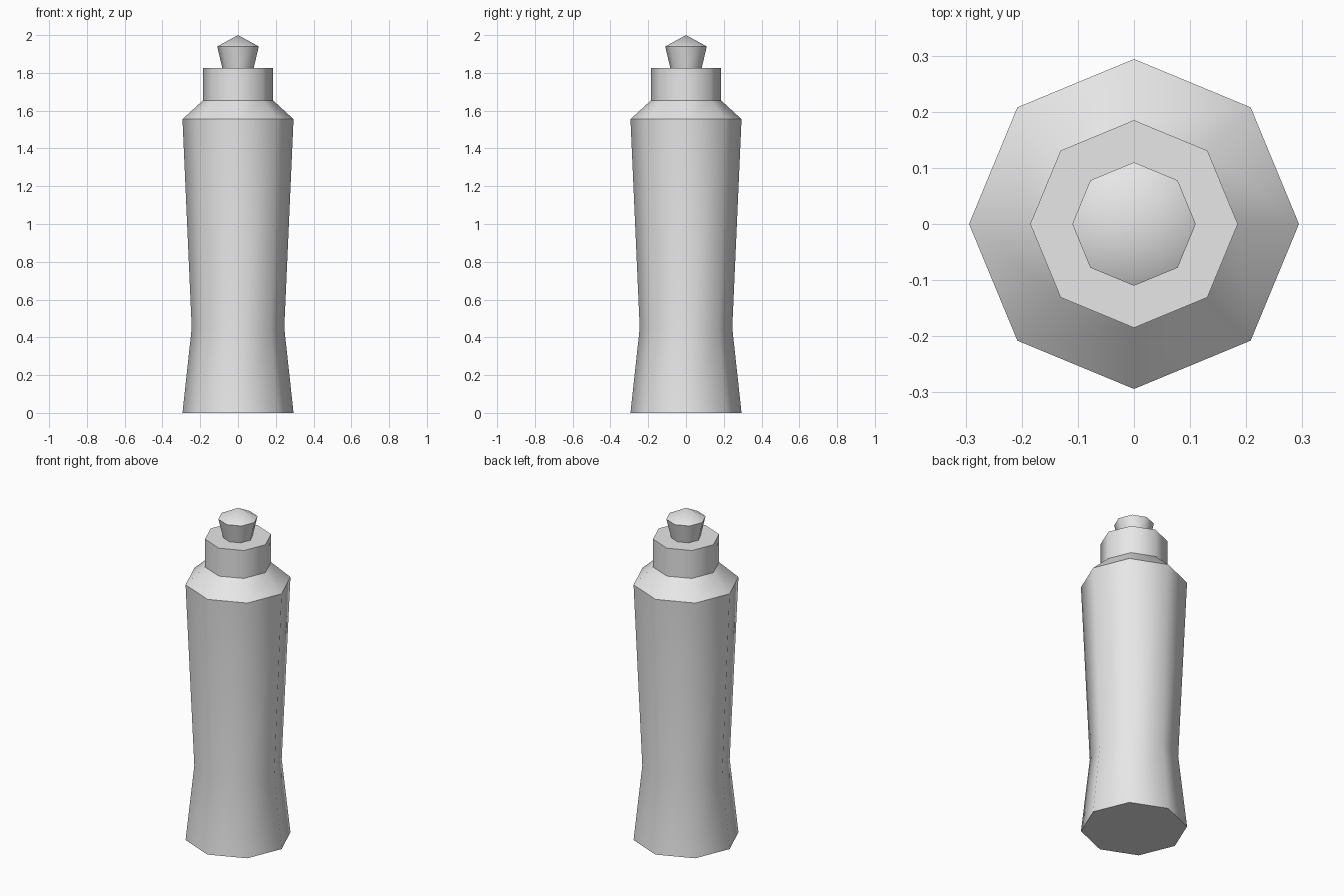
import bpy
import bmesh
from math import cos, sin, tau

cube = bpy.data.objects.get("Cube")
if cube:
    bpy.data.objects.remove(cube, do_unlink=True)

SIDES = 8

grey = bpy.data.materials.new("plain_grey")
grey.use_nodes = True
grey.diffuse_color = (0.8, 0.8, 0.8, 1)
grey.node_tree.nodes["Principled BSDF"].inputs["Base Color"].default_value = (0.8, 0.8, 0.8, 1)


def turned_part(name, profile, tip=None):
    """Eight-sided solid from (radius, height, sharp rim) rings, closed flat or to a tip."""
    bm = bmesh.new()
    rings = []
    for radius, z, _ in profile:
        rings.append([bm.verts.new((radius * cos(tau * i / SIDES), radius * sin(tau * i / SIDES), z))
                      for i in range(SIDES)])
    for low, high in zip(rings, rings[1:]):
        for i in range(SIDES):
            j = (i + 1) % SIDES
            bm.faces.new((low[i], low[j], high[j], high[i]))
    bm.faces.new(rings[0][::-1])
    top = rings[-1]
    if tip is None:
        bm.faces.new(top)
    else:
        apex = bm.verts.new((0, 0, tip))
        for i in range(SIDES):
            bm.faces.new((top[i], top[(i + 1) % SIDES], apex))

    # Smooth around the sides, crisp along the chosen rims
    for face in bm.faces:
        face.smooth = True
    for ring, (_, _, sharp) in zip(rings, profile):
        for i in range(SIDES):
            bm.edges.get((ring[i], ring[(i + 1) % SIDES])).smooth = not sharp

    mesh = bpy.data.meshes.new(name)
    bm.to_mesh(mesh)
    bm.free()
    mesh.materials.append(grey)
    obj = bpy.data.objects.new(name, mesh)
    bpy.context.collection.objects.link(obj)
    return obj


# Waisted body with sloping shoulder
turned_part("bottle_body", [(0.294, 0, True), (0.245, 0.45, False),
                            (0.294, 1.555, True), (0.185, 1.655, True)])
# Straight collar
turned_part("screw_cap", [(0.185, 1.655, True), (0.185, 1.825, True)])
# Flared spout with pointed top
turned_part("nozzle", [(0.083, 1.825, True), (0.11, 1.94, True)], tip=2.0)
